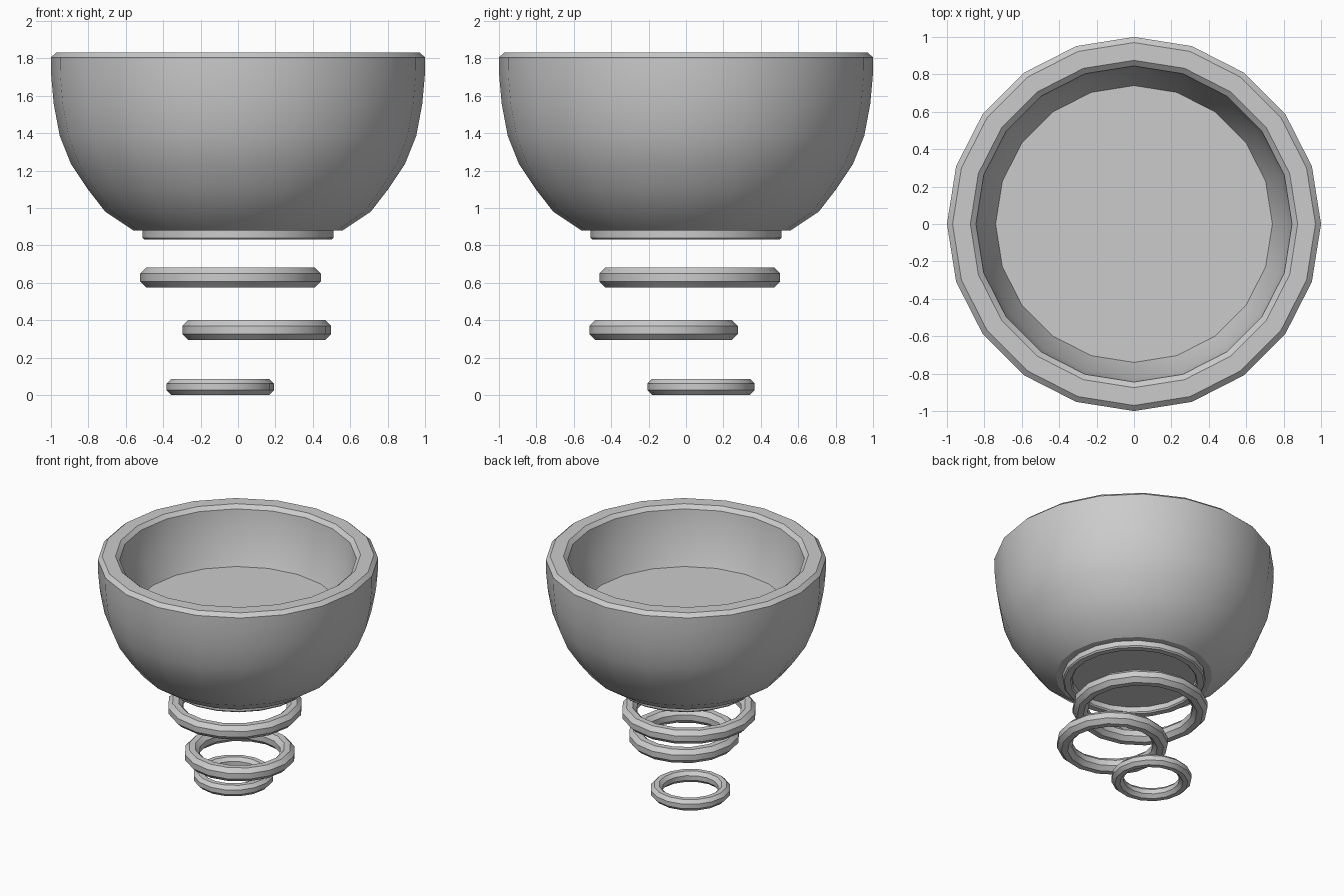
import bpy, bmesh
from math import sin, cos, tan, pi, radians

if "Cube" in bpy.data.objects:
    bpy.data.objects.remove(bpy.data.objects["Cube"])


def lathe(name, profile, sides, center=(0, 0, 0), closed=False):
    """Revolve an (r, z) profile around z; r = 0 ends become fan centres."""
    bm = bmesh.new()
    rings = []
    for r, z in profile:
        if r == 0:
            rings.append([bm.verts.new((0, 0, z))] * sides)
        else:
            rings.append([bm.verts.new((r * cos(2 * pi * i / sides),
                                        r * sin(2 * pi * i / sides), z))
                          for i in range(sides)])
    pairs = list(zip(rings, rings[1:]))
    if closed:
        pairs.append((rings[-1], rings[0]))
    for a, b in pairs:
        for i in range(sides):
            j = (i + 1) % sides
            corners = list(dict.fromkeys((a[i], a[j], b[j], b[i])))
            bm.faces.new(corners)
    bmesh.ops.recalc_face_normals(bm, faces=bm.faces)
    mesh = bpy.data.meshes.new(name)
    bm.to_mesh(mesh)
    bm.free()
    obj = bpy.data.objects.new(name, mesh)
    obj.location = center
    bpy.context.collection.objects.link(obj)
    bpy.ops.object.select_all(action='DESELECT')
    obj.select_set(True)
    bpy.context.view_layer.objects.active = obj
    bpy.ops.object.shade_smooth_by_angle(angle=radians(30))
    return obj


# Bowl: recessed foot, rounded outside, chamfered rim, inner wall and floor
lathe("bowl", [
    (0, 0.88), (0.445, 0.88), (0.445, 0.84), (0.455, 0.83),
    (0.50, 0.83), (0.51, 0.84), (0.51, 0.88), (0.56, 0.88),
    (0.71, 0.98), (0.803, 1.10), (0.893, 1.235), (0.953, 1.385),
    (0.985, 1.555), (0.999, 1.71), (1.0, 1.805), (0.97, 1.832),
    (0.875, 1.832), (0.845, 1.805), (0.82, 1.60), (0.74, 1.40), (0, 1.40),
], 20)


# Loose stacked rings with an octagonal cross-section
def ring(name, x, y, z, outer, half):
    tube = half / cos(pi / 8)
    section = [(outer - half + tube * cos(pi / 8 + k * pi / 4),
                tube * sin(pi / 8 + k * pi / 4)) for k in range(8)]
    obj = lathe(name, section, 16, (x, y, z), closed=True)
    bpy.ops.object.shade_smooth_by_angle(angle=radians(50))
    return obj


ring("upper_ring", -0.04, 0.02, 0.628, 0.483, 0.053)
ring("middle_ring", 0.10, -0.12, 0.347, 0.397, 0.053)
ring("lower_ring", -0.095, 0.08, 0.043, 0.287, 0.043)
